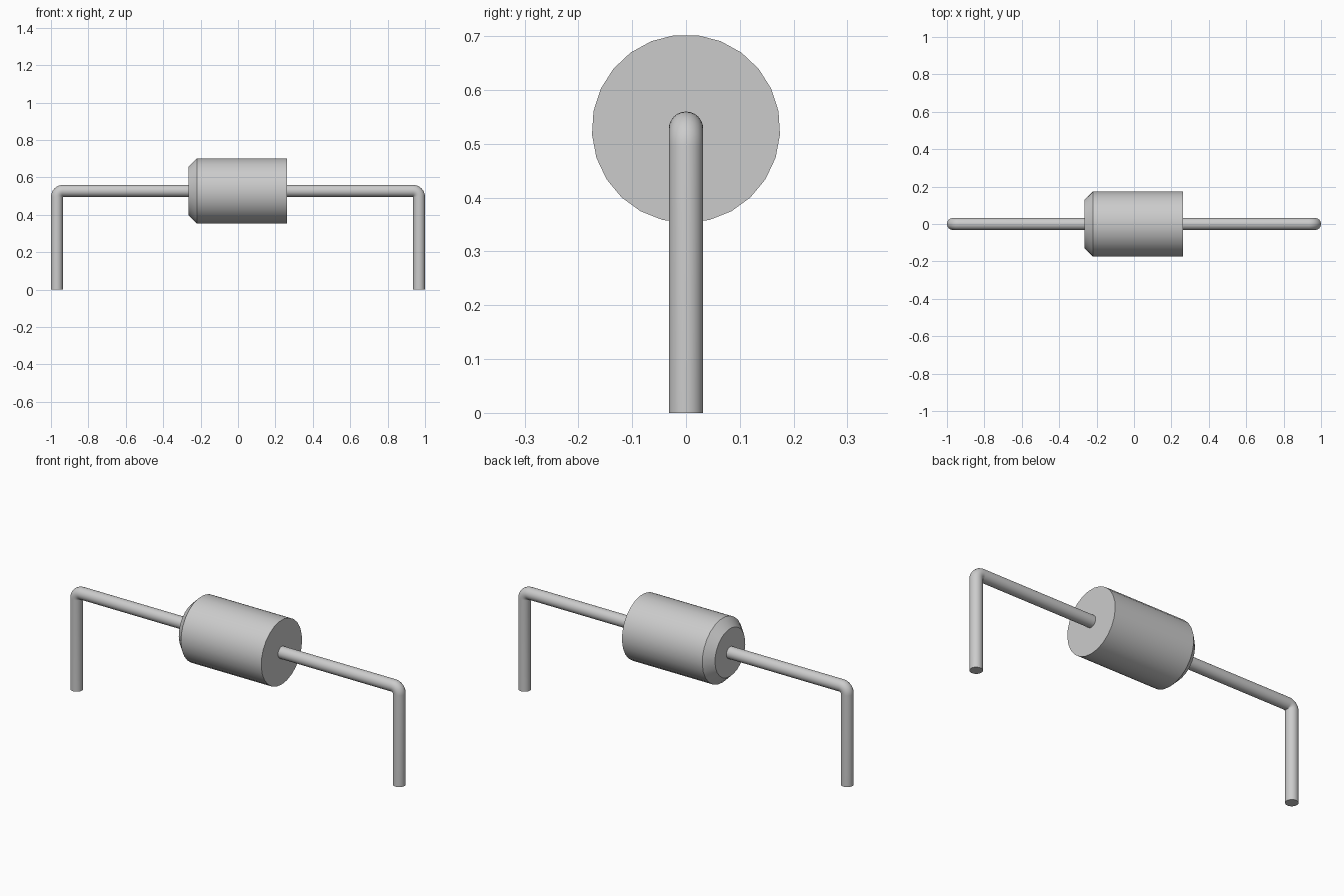
import bpy
import bmesh
from math import cos, sin, pi, radians
from mathutils import Vector

if "Cube" in bpy.data.objects:
    bpy.data.objects.remove(bpy.data.objects["Cube"])

AXIS_Z = 0.528       # height of the component's axis
WIRE_R = 0.032
LEG_X = 1 - WIRE_R
BEND_R = 0.0325      # centre-line radius of the bend

grey = bpy.data.materials.new("light_grey")
grey.use_nodes = True
grey.diffuse_color = (0.6, 0.6, 0.6, 1)
grey.node_tree.nodes["Principled BSDF"].inputs["Base Color"].default_value = (0.6, 0.6, 0.6, 1)


def skin(name, rings):
    """Skin a series of rings into a closed, smooth-shaded solid."""
    bm = bmesh.new()
    loops = [[bm.verts.new(p) for p in ring] for ring in rings]
    n = len(loops[0])
    for a, b in zip(loops, loops[1:]):
        for i in range(n):
            j = (i + 1) % n
            bm.faces.new((a[i], a[j], b[j], b[i]))
    bm.faces.new(loops[0])
    bm.faces.new(loops[-1])
    bmesh.ops.recalc_face_normals(bm, faces=bm.faces)
    mesh = bpy.data.meshes.new(name)
    bm.to_mesh(mesh)
    bm.free()
    mesh.materials.append(grey)
    obj = bpy.data.objects.new(name, mesh)
    bpy.context.collection.objects.link(obj)
    bpy.ops.object.select_all(action="DESELECT")
    obj.select_set(True)
    bpy.context.view_layer.objects.active = obj
    bpy.ops.object.shade_smooth_by_angle(angle=radians(30))
    return obj


def ring(center, side, radius, sides):
    """Circle of points spanned by the y axis and a side direction."""
    y = Vector((0, 1, 0))
    turns = [2 * pi * i / sides for i in range(sides)]
    return [center + (side * cos(t) + y * sin(t)) * radius for t in turns]


# Cylindrical body with one chamfered end
down = Vector((0, 0, -1))
profile = [(-0.265, 0.13), (-0.22, 0.175), (0.262, 0.175)]
skin("body", [ring(Vector((x, 0, AXIS_Z)), down, r, 25) for x, r in profile])


# Bent wire leads, one on each side
def lead(name, sign):
    up = Vector((0, 0, 1))
    out = Vector((sign, 0, 0))
    pivot = Vector((sign * (LEG_X - BEND_R), 0, AXIS_Z - BEND_R))
    rings = [ring(Vector((sign * 0.24, 0, AXIS_Z)), up, WIRE_R, 24)]
    steps = 8
    for k in range(steps + 1):
        a = pi / 2 * k / steps
        side = up * cos(a) + out * sin(a)
        rings.append(ring(pivot + side * BEND_R, side, WIRE_R, 24))
    rings.append(ring(Vector((sign * LEG_X, 0, 0)), out, WIRE_R, 24))
    skin(name, rings)


lead("left_lead", 1)
lead("right_lead", -1)
